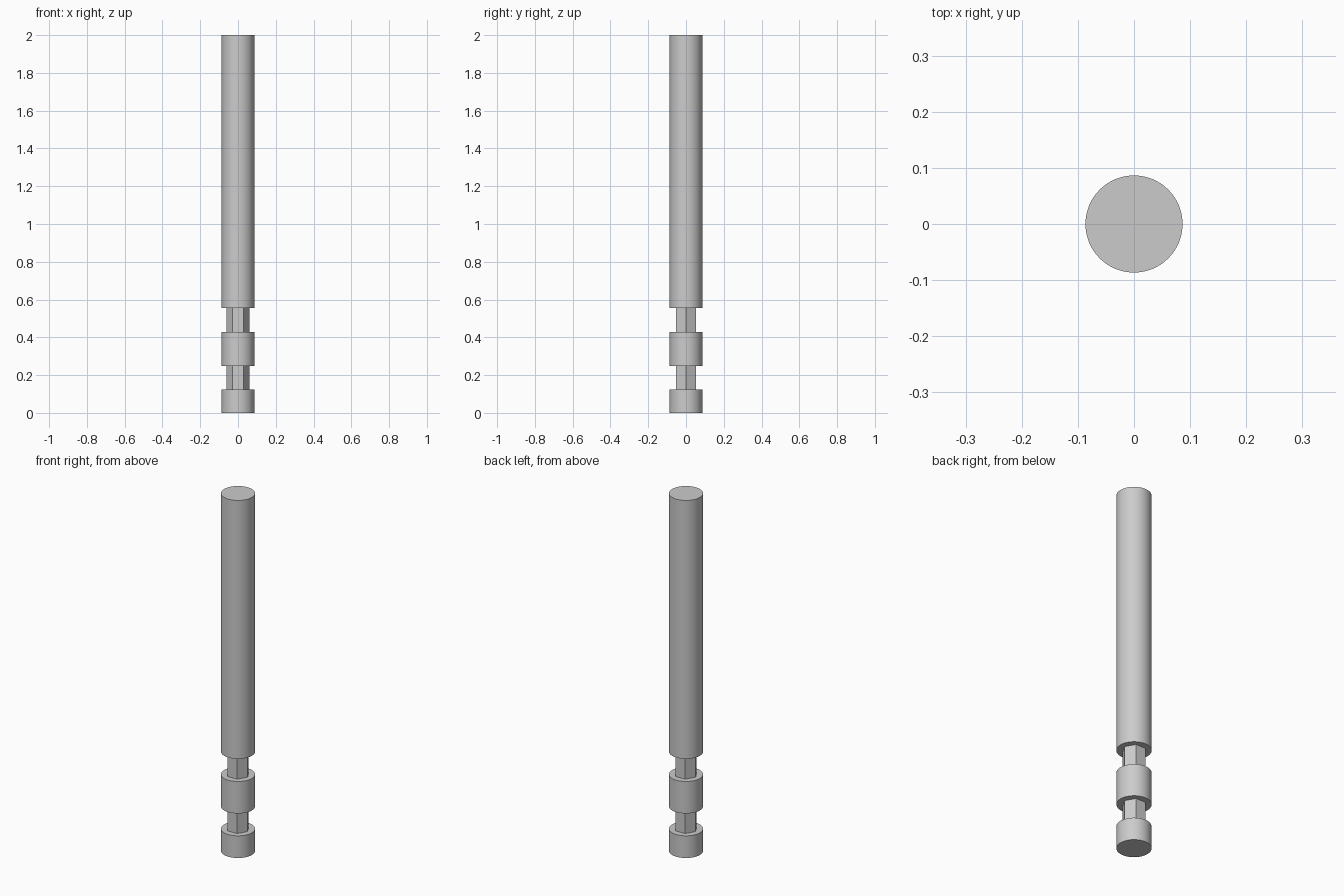
import bpy
import math

cube = bpy.data.objects.get("Cube")
if cube:
    bpy.data.objects.remove(cube, do_unlink=True)

# Plain grey steel
steel = bpy.data.materials.new("grey_steel")
steel.use_nodes = True
grey = (0.6, 0.6, 0.6, 1.0)
steel.diffuse_color = grey
steel.node_tree.nodes["Principled BSDF"].inputs["Base Color"].default_value = grey

ROUND_RADIUS = 0.0865
HEX_RADIUS = 0.06


def bar(name, bottom, top, radius, sides, smooth=False, fill="NGON"):
    """Upright prism between two heights, with a corner on +x."""
    bpy.ops.mesh.primitive_cylinder_add(
        vertices=sides, radius=radius, depth=top - bottom, end_fill_type=fill,
        location=(0, 0, (bottom + top) / 2), rotation=(0, 0, math.pi / 2))
    obj = bpy.context.object
    obj.name = name
    bpy.ops.object.transform_apply(location=True, rotation=True, scale=True)
    obj.data.materials.append(steel)
    if smooth:
        bpy.ops.object.shade_smooth_by_angle(angle=math.radians(30))
    return obj


# Round sections: end button, middle collar and long shaft
for name, bottom, top in (("end_button", 0, 0.124),
                          ("middle_collar", 0.249, 0.428),
                          ("main_shaft", 0.555, 2)):
    bar(name, bottom, top, ROUND_RADIUS, 64, smooth=True)

# Hexagonal necks, open-ended where they meet the round sections
for name, bottom, top in (("lower_hex_neck", 0.124, 0.249),
                          ("upper_hex_neck", 0.428, 0.555)):
    bar(name, bottom, top, HEX_RADIUS, 6, fill="NOTHING")
